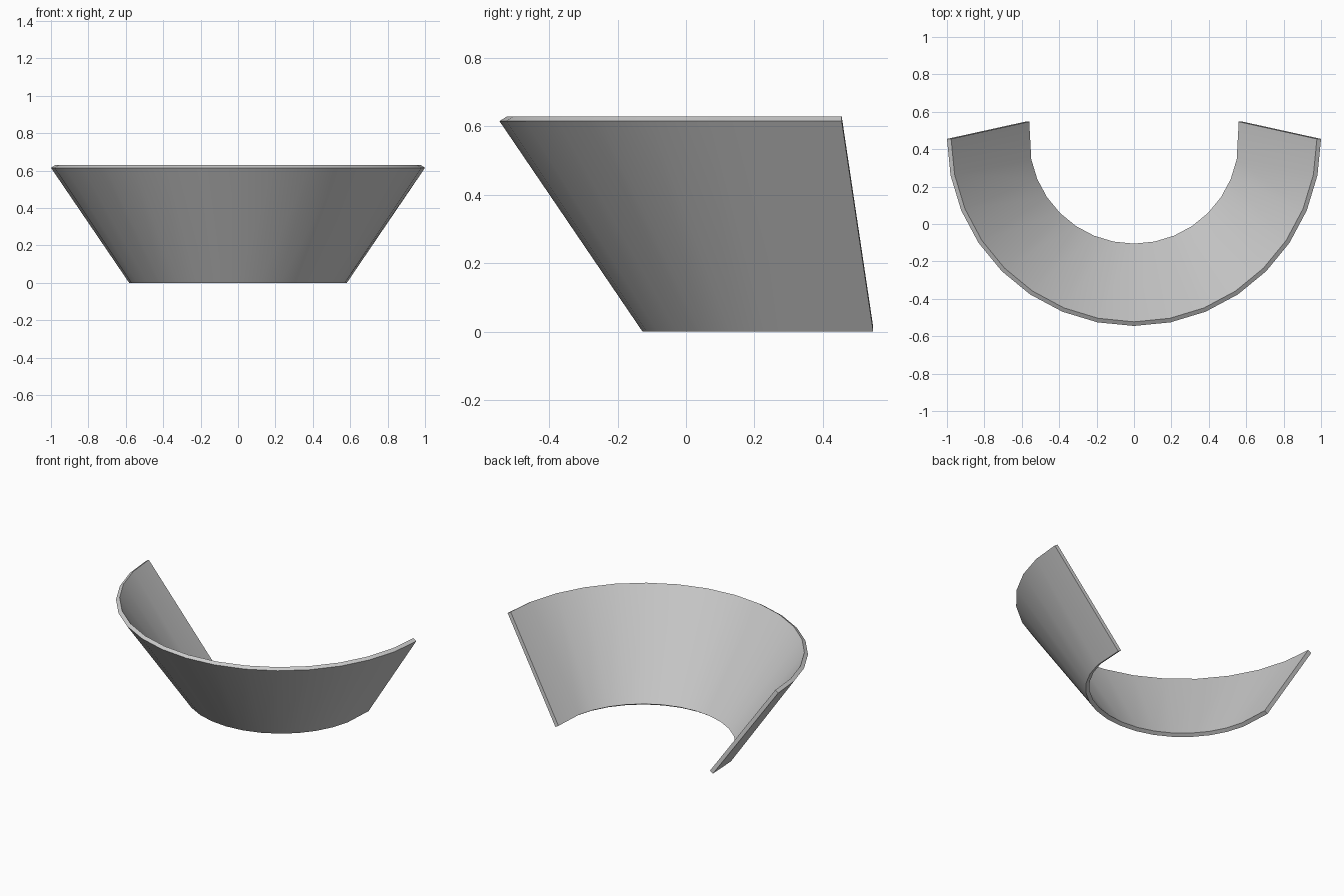
import bpy, bmesh
from math import sin, cos, pi

cube = bpy.data.objects.get("Cube")
if cube:
    bpy.data.objects.remove(cube, do_unlink=True)

SEGMENTS = 16
CENTRE_Y = 0.455
END_SHIFT = 0.092   # the lower end corners reach further back
# Wall section as (radius, height): outer bottom, outer top, inner top, inner bottom
SECTION = [(0.582, 0), (1, 0.615), (0.978, 0.629), (0.56, 0.014)]

# Plain grey material
grey = bpy.data.materials.new("light_grey")
grey.use_nodes = True
colour = (0.6, 0.6, 0.6, 1)
grey.diffuse_color = colour
grey.node_tree.nodes["Principled BSDF"].inputs["Base Color"].default_value = colour

# Sweep the wall section through a half turn
bm = bmesh.new()
rings = []
for i in range(SEGMENTS + 1):
    a = pi * i / SEGMENTS
    ring = []
    for r, z in SECTION:
        shift = END_SHIFT if i in (0, SEGMENTS) and z < 0.3 else 0
        ring.append(bm.verts.new((-r * cos(a), CENTRE_Y - r * sin(a) + shift, z)))
    rings.append(ring)
for a, b in zip(rings, rings[1:]):
    for k in range(4):
        n = (k + 1) % 4
        bm.faces.new((a[k], b[k], b[n], a[n]))

# Close both ends
bm.faces.new(rings[0])
bm.faces.new(rings[-1][::-1])
bmesh.ops.recalc_face_normals(bm, faces=bm.faces)

mesh = bpy.data.meshes.new("flared_half_shell")
bm.to_mesh(mesh)
bm.free()
mesh.materials.append(grey)
shell = bpy.data.objects.new("flared_half_shell", mesh)
bpy.context.collection.objects.link(shell)

# Smooth curved walls, crisp rims
bpy.ops.object.select_all(action="DESELECT")
shell.select_set(True)
bpy.context.view_layer.objects.active = shell
bpy.ops.object.shade_smooth_by_angle(angle=pi / 6)
